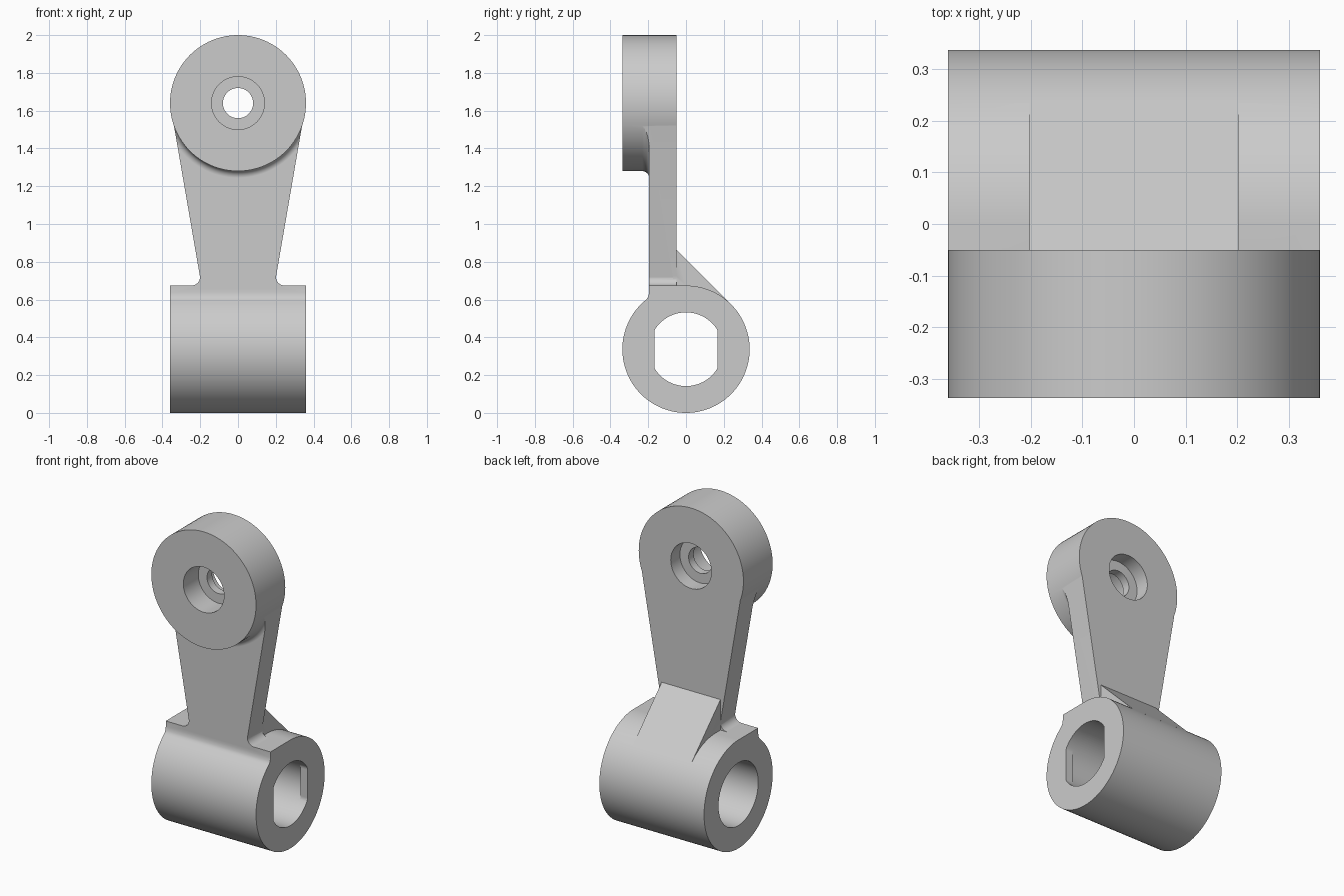
import bpy, bmesh, math

if "Cube" in bpy.data.objects:
    bpy.data.objects.remove(bpy.data.objects["Cube"])

SEG = 96
TUBE_Z, TUBE_R, HALF_W = 0.337, 0.337, 0.36
BOSS_Z, BOSS_R = 1.64, 0.36
FRONT, PLATE_FRONT, BACK = -0.337, -0.195, -0.05

grey = bpy.data.materials.new("light grey")
grey.diffuse_color = (0.6, 0.6, 0.6, 1)
grey.use_nodes = True
grey.node_tree.nodes["Principled BSDF"].inputs["Base Color"].default_value = grey.diffuse_color


def finish(name, bm):
    bmesh.ops.recalc_face_normals(bm, faces=bm.faces)
    me = bpy.data.meshes.new(name)
    bm.to_mesh(me)
    bm.free()
    me.materials.append(grey)
    ob = bpy.data.objects.new(name, me)
    bpy.context.collection.objects.link(ob)
    return ob


def prism(name, pts, axis, lo, hi):
    """Extrude a closed outline along x (points are y, z) or y (points are x, z)."""
    bm = bmesh.new()
    place = (lambda p, d: (d, p[0], p[1])) if axis == 'x' else (lambda p, d: (p[0], d, p[1]))
    rings = [[bm.verts.new(place(p, d)) for p in pts] for d in (lo, hi)]
    n = len(pts)
    for ring in rings:
        bm.faces.new(ring)
    for i in range(n):
        j = (i + 1) % n
        bm.faces.new((rings[0][i], rings[0][j], rings[1][j], rings[1][i]))
    return finish(name, bm)


def arc(cx, cz, r, a0, a1, n):
    return [(cx + r * math.cos(math.radians(a0 + (a1 - a0) * i / n)),
             cz + r * math.sin(math.radians(a0 + (a1 - a0) * i / n))) for i in range(n + 1)]


def circle(cz, r):
    return arc(0, cz, r, 0, 360, SEG)[:-1]


def ring(name, section, cz):
    """Revolve a closed section of (radius, y) points about the boss axis."""
    bm = bmesh.new()
    loops = []
    for i in range(SEG):
        a = 2 * math.pi * i / SEG
        loops.append([bm.verts.new((r * math.cos(a), y, cz + r * math.sin(a))) for r, y in section])
    n = len(section)
    for i in range(SEG):
        p, q = loops[i], loops[(i + 1) % SEG]
        for k in range(n):
            m = (k + 1) % n
            bm.faces.new((p[k], p[m], q[m], q[k]))
    return finish(name, bm)


def combine(target, other, op):
    mod = target.modifiers.new(op, 'BOOLEAN')
    mod.operation, mod.solver, mod.object = op, 'EXACT', other
    bpy.context.view_layer.objects.active = target
    bpy.ops.object.modifier_apply(modifier=mod.name)
    bpy.data.objects.remove(other)


# Tube with the square ledge along its front top edge
a_end = math.degrees(math.atan2(0.597 - TUBE_Z, -0.215)) - 360
body = arc(0, TUBE_Z, TUBE_R, 90, a_end, 80)
body += [(-0.206, 0.606), (-0.199, 0.618), (PLATE_FRONT, 0.638), (PLATE_FRONT, TUBE_Z + TUBE_R)]
lever = prism("lever_arm", body, 'x', -HALF_W, HALF_W)

# Tapered plate flaring into the ledge with small fillets
ledge_z = TUBE_Z + TUBE_R
flare = arc(0.246, ledge_z + 0.045, 0.045, 270, 180, 8)
half = [(0.246, ledge_z - 0.02)] + flare + [(0.339, 1.52), (0.2, 1.62)]
outline = half + [(-x, z) for x, z in reversed(half)]
plate = prism("plate", outline, 'y', PLATE_FRONT, BACK)

# Boss, and the fillet below it trimmed to the plate outline
boss = prism("boss", circle(BOSS_Z, BOSS_R), 'y', FRONT, BACK)
f = 0.036
curve = arc(BOSS_R + f, PLATE_FRONT - f, f, 180, 90, 8)
fillet = ring("boss_fillet", [(0.3, -0.185), (0.3, PLATE_FRONT - f)] + curve
              + [(BOSS_R + f, -0.185)], BOSS_Z)
combine(fillet, prism("trim", outline, 'y', -0.3, -0.15), 'INTERSECT')

# Sloping rib behind the plate, tangent to the tube
s = TUBE_Z + TUBE_R * math.sqrt(2)
rib = prism("rib", [(-0.07, s - BACK), (BACK, s - BACK), (0.234, s - 0.234),
                    (0.18, 0.56), (-0.07, 0.62)], 'x', -0.202, 0.202)

for part in (plate, boss, fillet, rib):
    combine(lever, part, 'UNION')

# Round tube bore ending in a thin wall with a flat-sided hole
bore = circle(TUBE_Z, 0.195)
flats = [(max(-0.167, min(0.167, y)), z) for y, z in bore]
cutters = [prism("bore", bore, 'x', -0.5, 0.312),
           prism("flat_sided_hole", flats, 'x', 0.25, 0.5)]
# Boss hole with a counterbore at each end
for name, r, lo, hi in (("pin_hole", 0.08, -0.5, 0.1),
                        ("front_counterbore", 0.14, -0.5, -0.19),
                        ("back_counterbore", 0.14, -0.14, 0.1)):
    cutters.append(prism(name, circle(BOSS_Z, r), 'y', lo, hi))
for c in cutters:
    combine(lever, c, 'DIFFERENCE')

# Smooth shading with crisp edges
bpy.ops.object.select_all(action='DESELECT')
lever.select_set(True)
bpy.context.view_layer.objects.active = lever
bpy.ops.object.shade_smooth_by_angle(angle=math.radians(30))
weighted = lever.modifiers.new("weighted_normals", 'WEIGHTED_NORMAL')
weighted.keep_sharp = True
